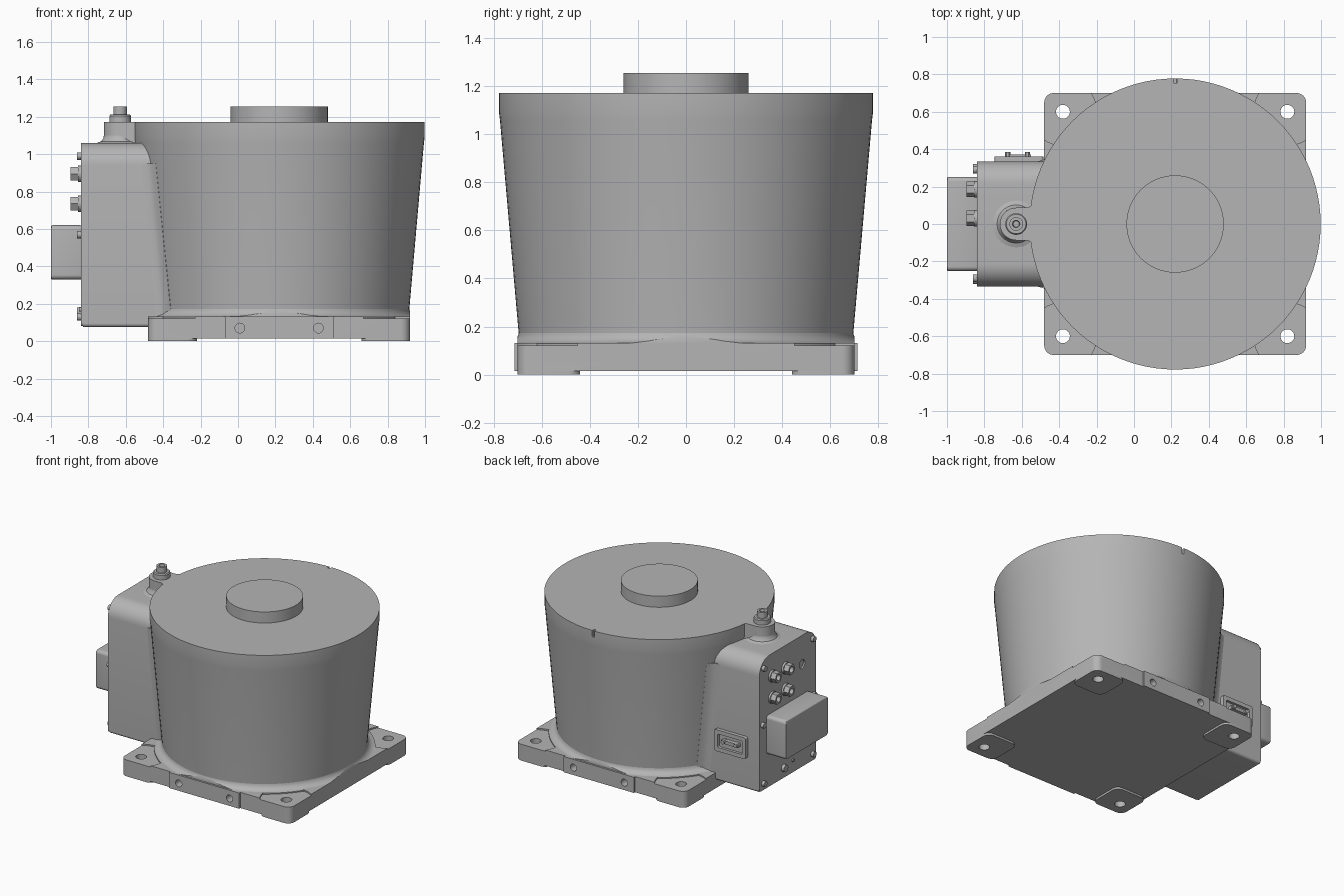
import bpy, bmesh
from math import sin, cos, pi, radians, hypot
from mathutils import Vector

cube = bpy.data.objects.get("Cube")
if cube:
    bpy.data.objects.remove(cube, do_unlink=True)

grey = bpy.data.materials.new("machine_grey")
grey.use_nodes = True
COLOUR = (0.46, 0.46, 0.46, 1)
grey.diffuse_color = COLOUR
grey.node_tree.nodes["Principled BSDF"].inputs["Base Color"].default_value = COLOUR

CX = 0.22      # barrel and base axis
END = -0.84    # outer face of the side housing


def finish(name, bm, bevel=0):
    bmesh.ops.recalc_face_normals(bm, faces=bm.faces)
    mesh = bpy.data.meshes.new(name)
    bm.to_mesh(mesh)
    bm.free()
    ob = bpy.data.objects.new(name, mesh)
    bpy.context.collection.objects.link(ob)
    mesh.materials.append(grey)
    if bevel:
        mod = ob.modifiers.new("edge_round", "BEVEL")
        mod.width, mod.segments, mod.limit_method = bevel, 3, "ANGLE"
        mod.angle_limit = radians(50)
        apply(ob, mod)
    return ob


def select(ob):
    bpy.ops.object.select_all(action="DESELECT")
    ob.select_set(True)
    bpy.context.view_layer.objects.active = ob


def apply(ob, mod):
    select(ob)
    bpy.ops.object.modifier_apply(modifier=mod.name)


def prism(name, outline, axis, lo, hi, bevel=0):
    """Extrude a 2D outline along an axis."""
    place = {"x": lambda u, v, w: (w, u, v),
             "y": lambda u, v, w: (u, w, v),
             "z": lambda u, v, w: (u, v, w)}[axis]
    bm = bmesh.new()
    ends = [[bm.verts.new(place(u, v, w)) for u, v in outline] for w in (lo, hi)]
    for ring in ends:
        bm.faces.new(ring)
    n = len(outline)
    for i in range(n):
        j = (i + 1) % n
        bm.faces.new((ends[0][i], ends[0][j], ends[1][j], ends[1][i]))
    return finish(name, bm, bevel)


def circle(u, v, r, n=32):
    return [(u + r * cos(2 * pi * i / n), v + r * sin(2 * pi * i / n)) for i in range(n)]


def rounded(u0, u1, v0, v1, low, high=None, n=8):
    """Rectangle with separate corner radii for its lower and upper corners."""
    high = low if high is None else high
    pts = []
    for k, (u, v, r) in enumerate(((u1, v1, high), (u0, v1, high), (u0, v0, low), (u1, v0, low))):
        cu = u - r if u == u1 else u + r
        cv = v - r if v == v1 else v + r
        for i in range(n + 1):
            a = (k + i / n) * pi / 2
            pts.append((cu + r * cos(a), cv + r * sin(a)))
    return pts


def lathe(name, profile, x, y, n=96):
    bm = bmesh.new()
    rings = [[bm.verts.new((x + r * cos(2 * pi * i / n), y + r * sin(2 * pi * i / n), z))
              for i in range(n)] for r, z in profile]
    for a, b in zip(rings, rings[1:]):
        for i in range(n):
            j = (i + 1) % n
            bm.faces.new((a[i], a[j], b[j], b[i]))
    bm.faces.new(rings[0])
    bm.faces.new(rings[-1])
    return finish(name, bm)


def boolean(ob, cutter, operation="DIFFERENCE"):
    mod = ob.modifiers.new("cut", "BOOLEAN")
    mod.object, mod.operation, mod.solver = cutter, operation, "EXACT"
    apply(ob, mod)
    bpy.data.objects.remove(cutter, do_unlink=True)


# Base plate with corner pockets and bolt holes
plate_outline = rounded(CX - 0.70, CX + 0.70, -0.70, 0.70, 0.05)
plate = prism("base_plate", plate_outline, "z", 0.015, 0.132)
for sx in (-1, 1):
    for sy in (-1, 1):
        hx, hy = CX + sx * 0.60, sy * 0.60
        u = sorted((CX + sx * 0.70, CX + sx * 0.44))
        v = sorted((sy * 0.70, sy * 0.44))
        foot = prism("foot", rounded(*u, *v, 0.05), "z", 0, 0.015)
        boolean(plate, prism("pocket", circle(hx, hy, 0.18, 48), "z", 0.122, 0.2))
        for part in (plate, foot):
            boolean(part, prism("bolt_hole", circle(hx, hy, 0.037), "z", -0.1, 0.3))

# Mounting pads with blind holes on the front and back of the base
for side, sy in (("front", -1), ("back", 1)):
    y = sorted((sy * 0.69, sy * 0.714))
    pad = prism(side + "_pad", rounded(CX - 0.29, CX + 0.29, 0.015, 0.132, 0.002), "y", *y)
    for dx in (-0.21, 0.21):
        hole = circle(CX + dx, 0.07, 0.026, 24)
        y = sorted((sy * 0.65, sy * 0.75))
        for part in (pad, plate):
            boolean(part, prism("pad_hole", hole, "y", *y))

# Tapered barrel, its foot fillet trimmed to the plate, and the top cap
barrel = lathe("barrel", [(0.69, 0.10), (0.695, 0.16), (0.774, 1.06), (0.778, 1.09), (0.778, 1.172)], CX, 0)
boolean(barrel, prism("notch", rounded(CX - 0.01, CX + 0.01, 1.125, 1.2, 0.004), "y", 0.755, 0.85))
sweep = [(0.75 - 0.055 * sin(a * pi / 10), 0.18 - 0.05 * cos(a * pi / 10)) for a in range(6)]
fillet = lathe("barrel_foot_fillet", [(0.75, 0.12)] + sweep + [(0.66, 0.18)], CX, 0)
boolean(fillet, prism("trim", plate_outline, "z", 0, 0.4), "INTERSECT")
lathe("top_cap", [(0.26, 1.16), (0.26, 1.255)], CX, 0)

# Side housing
prism("side_housing", rounded(-0.335, 0.335, 0.075, 1.06, 0.02, 0.12, 10), "x", END + 0.012, -0.30)
end_plate = prism("end_plate", rounded(-0.335, 0.335, 0.08, 1.06, 0.02, 0.12, 10), "x", END, END + 0.012)
boolean(end_plate, prism("port", circle(-0.17, 0.845, 0.033, 24), "x", END - 0.1, END + 0.1))

# Blend between housing sides and barrel
for sy in (-1, 1):
    bm = bmesh.new()
    rings = []
    for z, r in ((0.14, 0.694), (0.95, 0.764)):
        reach = (r * r - 0.335 ** 2) ** 0.5
        far = (r * r - 0.385 ** 2) ** 0.5
        pts = [(CX - reach - 0.05, 0.335), (CX - reach - 0.02, 0.342), (CX - reach + 0.005, 0.357),
               (CX - far, 0.387), (CX - far + 0.08, 0.335)]
        rings.append([bm.verts.new((x, sy * y, z)) for x, y in pts])
    for ring in rings:
        bm.faces.new(ring)
    for i in range(5):
        j = (i + 1) % 5
        bm.faces.new((rings[0][i], rings[0][j], rings[1][j], rings[1][i]))
    finish("housing_blend", bm)

# Neck that joins the filler post to the barrel
PX = -0.63
arc = [(PX + 0.087 * cos(a * pi / 16), 0.087 * sin(a * pi / 16)) for a in range(8, 25)]
neck = [(-0.4, 0.15), (-0.53, 0.13), (-0.545, 0.10), (-0.57, 0.087)]
prism("post_neck", neck + arc + [(x, -y) for x, y in reversed(neck)], "z", 1.0, 1.172)
lathe("post_foot", [(0.125, 1.04), (0.125, 1.06), (0.102, 1.068), (0.09, 1.085), (0.087, 1.1)], PX, 0, 40)
lathe("filler_collar", [(0.058, 1.16), (0.058, 1.205), (0.052, 1.212), (0.036, 1.212),
                        (0.036, 1.255), (0.02, 1.255), (0.016, 1.235)], PX, 0, 32)

# Cable connector block
prism("connector_block", rounded(-0.252, 0.252, 0.33, 0.62, 0.025), "x", -1.0, END + 0.005, 0.008)

# Hose fittings: hexagon nut with an open bore
for y in (0.185, 0.03):
    for z in (0.895, 0.735):
        nut = prism("hose_fitting", circle(y, z, 0.041, 6), "x", END - 0.055, END + 0.005)
        boolean(nut, prism("bore", circle(y, z, 0.022, 20), "x", END - 0.1, END - 0.02))
        prism("fitting_collar", circle(y, z, 0.044, 24), "x", END - 0.015, END + 0.005)

# End plate screws and small plugs
for y, z in ((0.29, 0.99), (-0.29, 0.99), (0.30, 0.57), (-0.30, 0.57), (0.29, 0.13), (-0.29, 0.13)):
    prism("plate_screw", circle(y, z, 0.02, 16), "x", END - 0.022, END + 0.005)
prism("drain_plug", circle(0.05, 0.155, 0.026, 20), "x", END - 0.022, END + 0.005)
prism("small_plug", circle(-0.06, 0.17, 0.012, 12), "x", END - 0.01, END + 0.005)

# Service panel on the back side of the housing
panel = prism("service_panel", rounded(-0.745, -0.485, 0.31, 0.47, 0.015), "y", 0.33, 0.362)
boolean(panel, prism("window", rounded(-0.715, -0.515, 0.34, 0.44, 0.008), "y", 0.342, 0.4))
prism("panel_bar", rounded(-0.69, -0.55, 0.385, 0.41, 0.005), "y", 0.335, 0.372)
for x in (-0.675, -0.57):
    prism("panel_screw", circle(x, 0.40, 0.014, 12), "y", 0.335, 0.386)

# Smooth shading with crisp edges
for ob in bpy.context.scene.objects:
    if ob.type == "MESH":
        select(ob)
        bpy.ops.object.shade_smooth_by_angle(angle=radians(30))
